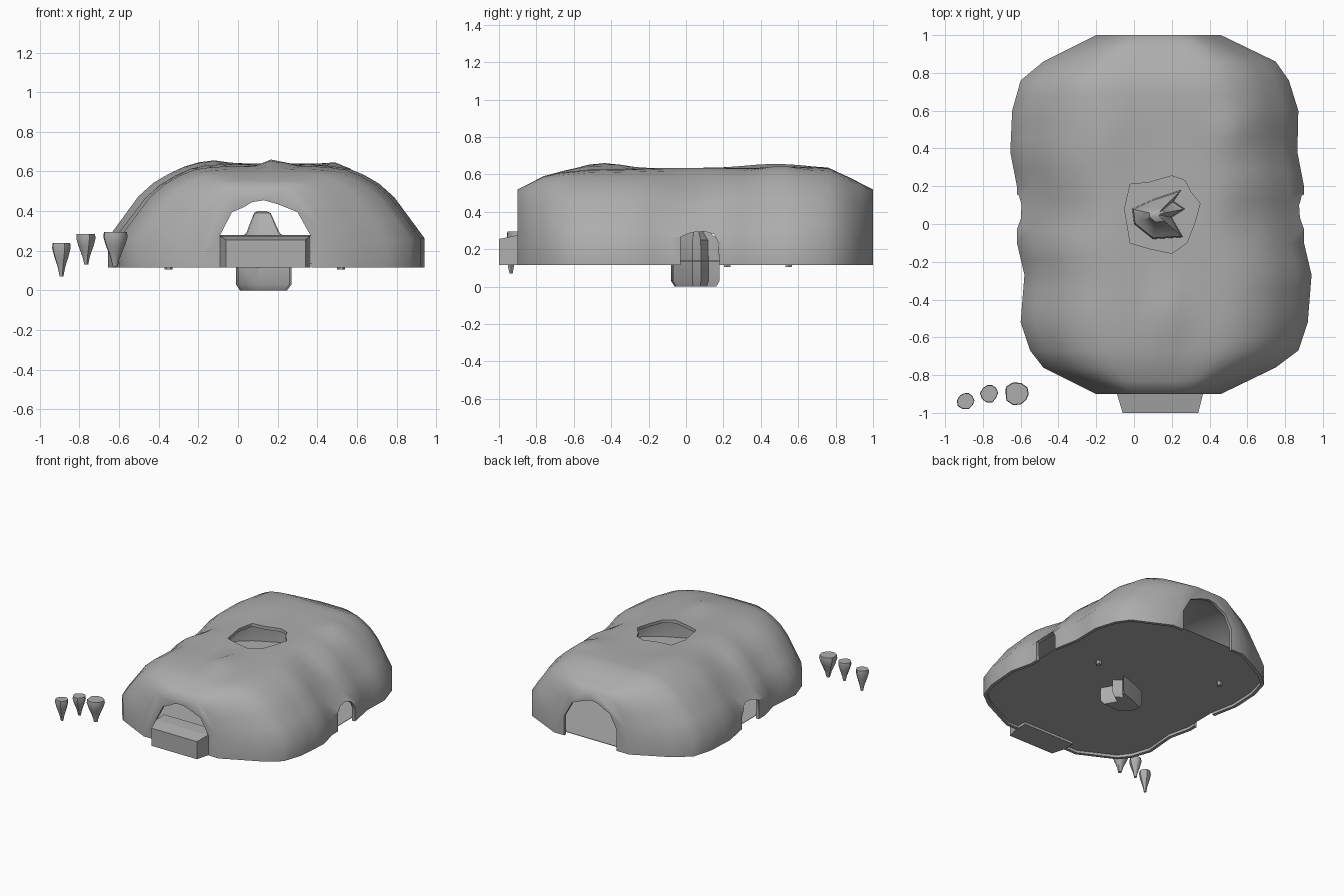
import bpy, bmesh, math, random
from mathutils import Vector

random.seed(4)
cube = bpy.data.objects.get("Cube")
if cube:
    bpy.data.objects.remove(cube, do_unlink=True)

stone = bpy.data.materials.new("grey_stone")
stone.use_nodes = True
GREY = (0.42, 0.42, 0.42, 1)
stone.diffuse_color = GREY
stone.node_tree.nodes["Principled BSDF"].inputs["Base Color"].default_value = GREY

BASE = 0.115
# Plan of the dome: y, right edge, left edge, crown height
PLAN = [(-0.9, -0.2, 0.46, 0.52), (-0.76, -0.48, 0.75, 0.59),
        (-0.67, -0.55, 0.87, 0.61), (-0.52, -0.6, 0.92, 0.625),
        (-0.27, -0.58, 0.94, 0.63), (-0.1, -0.62, 0.9, 0.635),
        (0.2, -0.62, 0.9, 0.635), (0.38, -0.655, 0.865, 0.635),
        (0.6, -0.645, 0.87, 0.64), (0.76, -0.6, 0.82, 0.635),
        (0.86, -0.48, 0.75, 0.59), (1.0, -0.2, 0.46, 0.52)]
# Fall of the dome from its centre line to its edge
FALL = [(0, 1), (0.36, 1), (0.54, 0.96), (0.76, 0.77), (1, 0.29)]
# Humps on the roof: x, y, width, length, height
HUMPS = [(0.19, -0.46, 0.06, 0.16, 0.04), (0.53, 0.5, 0.1, 0.1, 0.03),
         (-0.14, 0.45, 0.1, 0.2, 0.02)]


def interp(table, t):
    for a, b in zip(table, table[1:]):
        if t <= b[0]:
            k = (t - a[0]) / (b[0] - a[0])
            return [p + (q - p) * k for p, q in zip(a, b)]
    return list(table[-1])


def make(name, bm):
    bmesh.ops.recalc_face_normals(bm, faces=bm.faces)
    mesh = bpy.data.meshes.new(name)
    bm.to_mesh(mesh)
    bm.free()
    mesh.materials.append(stone)
    obj = bpy.data.objects.new(name, mesh)
    bpy.context.collection.objects.link(obj)
    return obj


def activate(obj):
    bpy.ops.object.select_all(action='DESELECT')
    obj.select_set(True)
    bpy.context.view_layer.objects.active = obj


def smooth(obj, degrees):
    activate(obj)
    bpy.ops.object.shade_smooth_by_angle(angle=math.radians(degrees))


def loft(name, rings):
    """Skin a closed solid through equal rings of points."""
    bm = bmesh.new()
    rows = [[bm.verts.new(p) for p in ring] for ring in rings]
    for a, b in zip(rows, rows[1:]):
        for i in range(len(a)):
            j = (i + 1) % len(a)
            bm.faces.new((a[i], a[j], b[j], b[i]))
    bm.faces.new(rows[0])
    bm.faces.new(rows[-1])
    return make(name, bm)


def prism(name, outline, axis, start, end):
    """Extrude a 2D outline along one axis."""
    def point(p, depth):
        p = list(p)
        p.insert(axis, depth)
        return Vector(p)
    return loft(name, [[point(p, d) for p in outline] for d in (start, end)])


# Dome shell, open below
def roof(x, y, f, crown):
    fall = interp(FALL, f)[1]
    waist = math.exp(-((y - 0.05) / 0.13) ** 2)
    fall -= 0.07 * waist * max(0, math.sin((f - 0.4) / 0.6 * math.pi))
    z = BASE + (crown - BASE) * fall
    for hx, hy, w, l, h in HUMPS:
        z += h * math.exp(-((x - hx) / w) ** 2 - ((y - hy) / l) ** 2)
    return z


stations = []
for a, b in zip(PLAN, PLAN[1:]):
    n = max(1, round((b[0] - a[0]) / 0.08))
    stations += [a[0] + (b[0] - a[0]) * i / n for i in range(n)]
stations.append(PLAN[-1][0])

COLUMNS = 20
bm = bmesh.new()
rows = []
for y in stations:
    _, x0, x1, crown = interp(PLAN, y)
    pts = [(x0, y, BASE)]
    for i in range(COLUMNS + 1):
        x = x0 + (x1 - x0) * i / COLUMNS
        pts.append((x, y, roof(x, y, abs(2 * i / COLUMNS - 1), crown)))
    pts.append((x1, y, BASE))
    rows.append([bm.verts.new(p) for p in pts])
for a, b in zip(rows, rows[1:]):
    for i in range(len(a) - 1):
        bm.faces.new((a[i], a[i + 1], b[i + 1], b[i]))
bm.faces.new(rows[0])
bm.faces.new(rows[-1])
shell = make("cave_shell", bm)
if sum(p.normal.z * p.area for p in shell.data.polygons) < 0:
    shell.data.flip_normals()
thick = shell.modifiers.new("thickness", 'SOLIDIFY')
thick.thickness = 0.025
thick.offset = -1

# Openings: end arches, side arches and the roof hole
ARCH = [(-0.09, 0), (-0.09, 0.28), (-0.03, 0.395), (0.03, 0.42), (0.07, 0.445),
        (0.13, 0.455), (0.2, 0.435), (0.3, 0.395), (0.37, 0.27), (0.37, 0)]
SIDE = [(-0.03, 0), (-0.03, 0.265), (0.03, 0.29), (0.1, 0.295), (0.15, 0.28),
        (0.18, 0.22), (0.18, 0)]
HOLE = [(-0.02, 0.21), (0.08, 0.22), (0.2, 0.255), (0.27, 0.23), (0.3, 0.17),
        (0.35, 0.11), (0.32, 0), (0.28, -0.1), (0.2, -0.155), (0.08, -0.13),
        (-0.02, -0.1), (-0.05, 0.08)]
cutters = [prism("end_cutter", ARCH, 1, -2, 2),
           prism("side_cutter", SIDE, 0, -2, 2),
           prism("roof_cutter", HOLE, 2, 0.5, 1)]
for cutter in cutters:
    cutter.hide_render = True
    cut = shell.modifiers.new(cutter.name, 'BOOLEAN')
    cut.operation = 'DIFFERENCE'
    cut.solver = 'EXACT'
    cut.object = cutter
activate(shell)
for name in [m.name for m in shell.modifiers]:
    bpy.ops.object.modifier_apply(modifier=name)
for cutter in cutters:
    bpy.data.objects.remove(cutter, do_unlink=True)
smooth(shell, 80)

# Floor, set just above the rim and meeting the inside of the shell
edge = [(p[1], p[0]) for p in PLAN] + [(p[2], p[0]) for p in reversed(PLAN)]
floor_edge = [(0.14 + (x - 0.14) * 0.965, 0.05 + (y - 0.05) * 0.98) for x, y in edge]
FLOOR = BASE + 0.02
prism("floor", floor_edge, 2, FLOOR, FLOOR + 0.004)

# Entrance step, widening and rising inward
loft("entrance_step", [[(x0, y, BASE), (x1, y, BASE), (x1, y, top), (x0, y, top)]
                       for y, x0, x1, top in [(-1, -0.06, 0.34, 0.255),
                                              (-0.9, -0.09, 0.365, 0.275),
                                              (-0.8, -0.09, 0.365, 0.28)]])

# Central rock, passing through the floor
STAR = [(0.25, 0.18), (0.21, 0.12), (0.27, 0.08), (0.2, 0.035), (0.26, -0.07),
        (0.1, -0.08), (0, 0), (-0.01, 0.08), (0.1, 0.13)]
rings = []
for z, s in [(0, 0.85), (0.03, 1), (0.13, 1), (0.25, 0.95), (0.29, 0.6), (0.39, 0.3), (0.4, 0.15)]:
    rings.append([(0.12 + (x - 0.12) * s, 0.05 + (y - 0.05) * s, z) for x, y in STAR])
smooth(loft("central_rock", rings), 40)


# Loose stalactites beside the entrance
def stalactite(name, x, y, bottom, top, rx, ry):
    jag = [random.uniform(0.85, 1.1) for _ in range(10)]
    rings = []
    for h, s in [(1, 0.95), (0.85, 1), (0.6, 0.78), (0.38, 0.52), (0.25, 0.38), (0, 0.2)]:
        ring = []
        for i, j in enumerate(jag):
            a = math.tau * i / len(jag)
            ring.append((x + rx * s * j * math.cos(a), y + ry * s * j * math.sin(a),
                         bottom + (top - bottom) * h))
        rings.append(ring)
    smooth(loft(name, rings), 40)


stalactite("stalactite_outer", -0.89, -0.935, 0.07, 0.24, 0.05, 0.045)
stalactite("stalactite_middle", -0.765, -0.895, 0.13, 0.285, 0.047, 0.05)
stalactite("stalactite_inner", -0.62, -0.9, 0.12, 0.295, 0.068, 0.06)

# Small pegs under the floor
for side, x, y in [("right", -0.35, 0.55), ("left", 0.52, 0.22)]:
    dot = [(x + 0.02 * math.cos(a), y + 0.02 * math.sin(a))
           for a in (math.tau * i / 6 for i in range(6))]
    prism(side + "_peg", dot, 2, BASE - 0.01, FLOOR)
